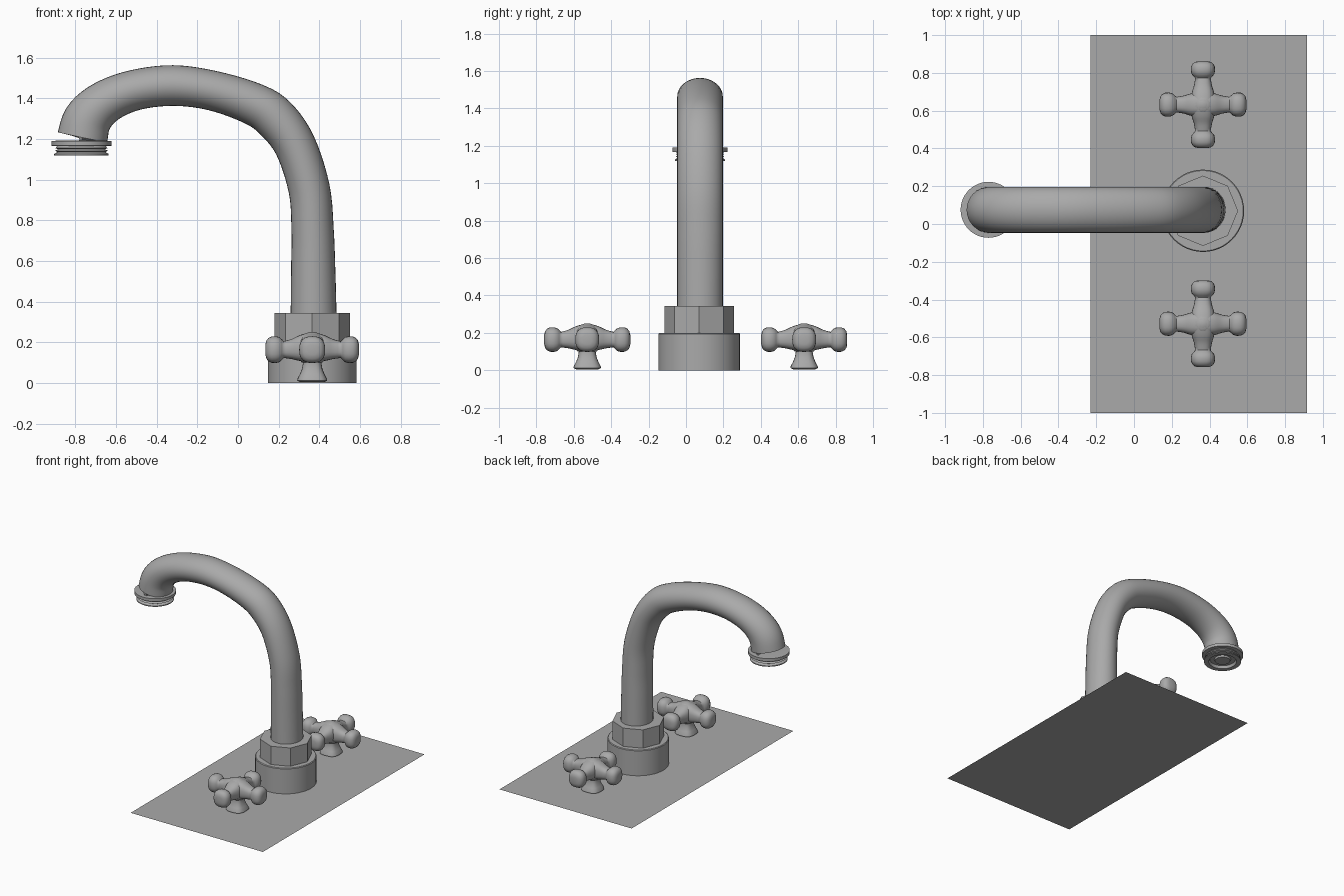
import bpy, bmesh, math
from mathutils import Vector

cube = bpy.data.objects.get("Cube")
if cube:
    bpy.data.objects.remove(cube, do_unlink=True)

metal = bpy.data.materials.new("grey metal")
metal.use_nodes = True
GREY = (0.4, 0.4, 0.4, 1)
metal.diffuse_color = GREY
metal.node_tree.nodes["Principled BSDF"].inputs["Base Color"].default_value = GREY

AXIS_X, AXIS_Y, TIP_X = 0.365, 0.07, -0.77
X, Y, Z = Vector((1, 0, 0)), Vector((0, 1, 0)), Vector((0, 0, 1))


def ring(center, u, v, ru, rv, count=32, power=1.0):
    """Ellipse points; a power below one squares the corners."""
    def bend(c):
        return math.copysign(abs(c) ** power, c)
    angles = [math.tau * i / count for i in range(count)]
    return [center + u * ru * bend(math.cos(a)) + v * rv * bend(math.sin(a)) for a in angles]


def loft(name, rings, angle=40):
    """Skin a list of rings and close both ends."""
    bm = bmesh.new()
    loops = [[bm.verts.new(p) for p in r] for r in rings]
    for a, b in zip(loops, loops[1:]):
        for i in range(len(a)):
            j = (i + 1) % len(a)
            bm.faces.new((a[i], a[j], b[j], b[i]))
    bm.faces.new(loops[0])
    bm.faces.new(loops[-1])
    bmesh.ops.recalc_face_normals(bm, faces=bm.faces)
    mesh = bpy.data.meshes.new(name)
    bm.to_mesh(mesh)
    bm.free()
    mesh.materials.append(metal)
    obj = bpy.data.objects.new(name, mesh)
    bpy.context.collection.objects.link(obj)
    bpy.ops.object.select_all(action="DESELECT")
    obj.select_set(True)
    bpy.context.view_layer.objects.active = obj
    bpy.ops.object.shade_smooth_by_angle(angle=math.radians(angle))
    return obj


def lathe(name, x, y, profile, count=48, angle=30, power=1.0):
    """Stack rings of (radius, height) about a vertical axis."""
    return loft(name, [ring(Vector((x, y, z)), X, Y, r, r, count, power)
                       for r, z in profile], angle)


def smooth_path(points, steps=5):
    """Catmull-Rom interpolation through the points."""
    pts = [Vector(p) for p in points]
    pts = [2 * pts[0] - pts[1]] + pts + [2 * pts[-1] - pts[-2]]
    out = []
    for a, b, c, d in zip(pts, pts[1:], pts[2:], pts[3:]):
        for k in range(steps):
            t = k / steps
            out.append(0.5 * (2 * b + (c - a) * t + (2 * a - 5 * b + 4 * c - d) * t ** 2
                              + (3 * b - a - 3 * c + d) * t ** 3))
    return out + [pts[-2]]


# Counter plate: a single flat sheet
bpy.ops.mesh.primitive_plane_add(size=1, location=(0.343, 0, 0))
plate = bpy.context.object
plate.name = "counter_plate"
plate.scale = (1.145, 2, 1)
plate.data.materials.append(metal)

# Round base and eight-sided nut
lathe("base_collar", AXIS_X, AXIS_Y, [(0.218, 0), (0.218, 0.195), (0.213, 0.2)])
lathe("octagonal_nut", AXIS_X, AXIS_Y, [(0.186, 0.2), (0.186, 0.343)], 8)

# Curved spout: x, z and radius within the bend plane
path = smooth_path([
    (0.372, 0.33, 0.113), (0.37, 0.55, 0.109), (0.367, 0.75, 0.104),
    (0.35, 0.955, 0.102), (0.28, 1.17, 0.103), (0.18, 1.305, 0.108),
    (0.07, 1.375, 0.104), (-0.125, 1.438, 0.098), (-0.32, 1.463, 0.1),
    (-0.51, 1.44, 0.1), (-0.655, 1.38, 0.107), (-0.74, 1.295, 0.119),
    (-0.77, 1.185, 0.125)])
rings = []
for i, p in enumerate(path):
    d = path[min(i + 1, len(path) - 1)] - path[max(i - 1, 0)]
    across = Vector((d.y, 0, -d.x)).normalized()
    if i == len(path) - 1:
        across = X
    rings.append(ring(Vector((p.x, AXIS_Y + 0.005, p.y)), across, Y, p.z, 0.122))
loft("spout", rings)

# Nozzle: flange, threads and recessed outlet
lathe("nozzle", TIP_X, AXIS_Y + 0.005, [
    (0.12, 1.192), (0.148, 1.19), (0.148, 1.167), (0.12, 1.165), (0.128, 1.155),
    (0.116, 1.15), (0.13, 1.142), (0.118, 1.136), (0.134, 1.127), (0.134, 1.12),
    (0.1, 1.12), (0.092, 1.14), (0.06, 1.14), (0.055, 1.127), (0.01, 1.127)])

# Cross handles: half a bar as distance, half width, mid height, half height
half_bar = smooth_path([(0.01, 0.066, 0.178), (0.06, 0.06, 0.172), (0.1, 0.048, 0.167),
                        (0.14, 0.041, 0.164)], 3)
knob = [(0.15, 0.05), (0.162, 0.06), (0.18, 0.064), (0.2, 0.063), (0.215, 0.056),
        (0.225, 0.044), (0.23, 0.025)]
stations = [(s.x, s.y, s.z, s.y + 0.006 * (1 - s.x / 0.14)) for s in half_bar]
stations += [(d, r, 0.164, r * 1.03) for d, r in knob]
stations = [(-d, w, m, h) for d, w, m, h in reversed(stations)] + stations

for side, y in (("front", -0.528), ("back", 0.632)):
    for label, along, across in (("cross", X, Y), ("long", Y, X)):
        loft(f"{side}_handle_{label}_bar", [
            ring(Vector((AXIS_X, y, m)) + along * d, across, Z, w, h, 24, 0.8)
            for d, w, m, h in stations], 60)
    lathe(f"{side}_handle_stem", AXIS_X, y, [
        (0.06, 0.005), (0.074, 0.012), (0.072, 0.022), (0.06, 0.045), (0.05, 0.07),
        (0.045, 0.1), (0.05, 0.14)], 24, 50, 0.7)
    # Low dome filling the middle of the cross
    lathe(f"{side}_handle_hub", AXIS_X, y, [
        (0.05, 0.1), (0.072, 0.125), (0.08, 0.165), (0.074, 0.2), (0.058, 0.225),
        (0.035, 0.243), (0.012, 0.251)], 32, 60)
